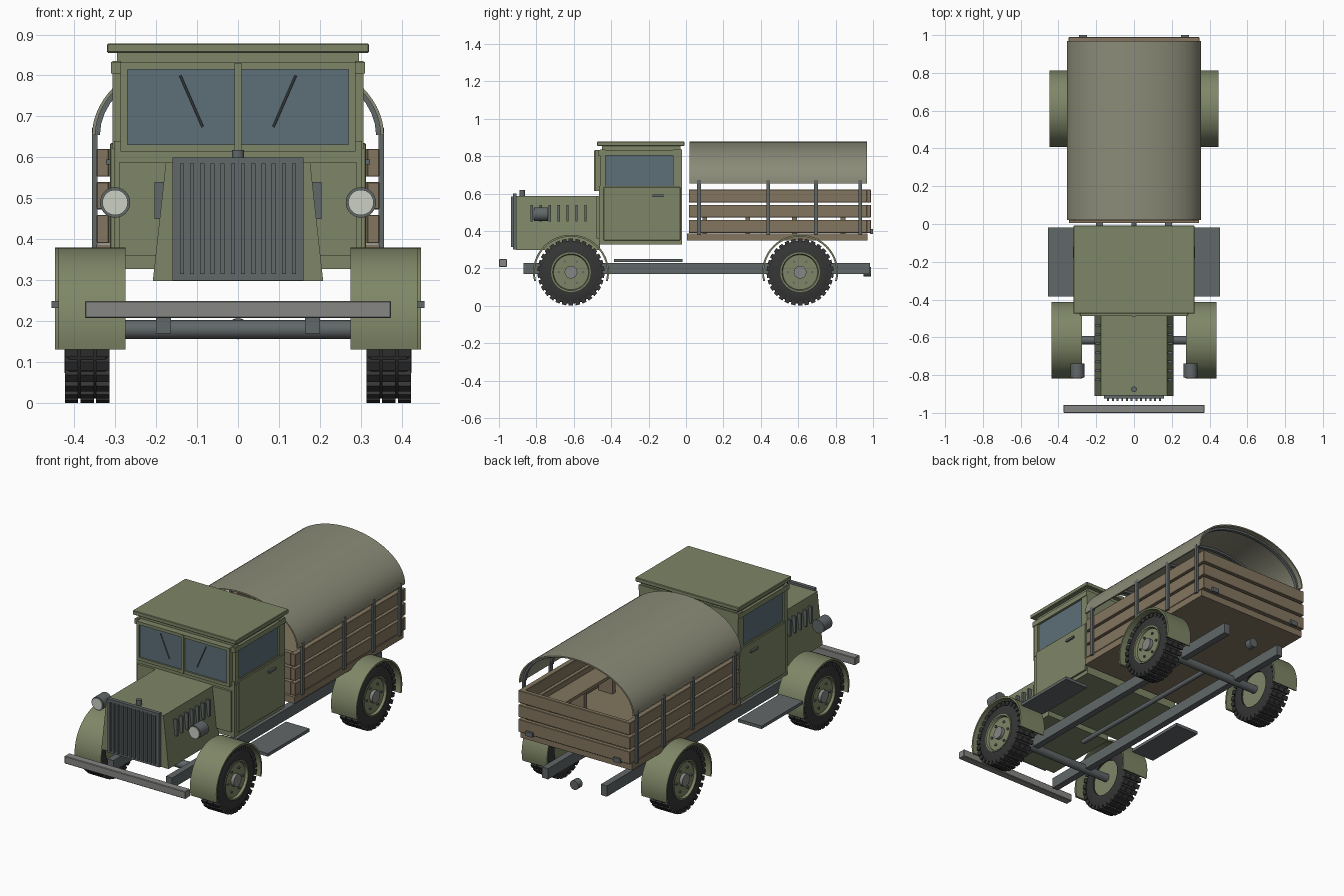
import bpy, bmesh, math
from mathutils import Matrix, Vector

if "Cube" in bpy.data.objects:
    bpy.data.objects.remove(bpy.data.objects["Cube"])

def material(name, r, g, b):
    m = bpy.data.materials.new(name)
    m.diffuse_color = (r, g, b, 1)
    m.use_nodes = True
    m.node_tree.nodes["Principled BSDF"].inputs["Base Color"].default_value = m.diffuse_color
    return m

GREEN = material("army_green", .21, .24, .135)
CANVAS = material("canvas", .26, .26, .19)
WOOD = material("wood", .23, .18, .115)
RUBBER = material("rubber", .035, .037, .035)
GLASS = material("glass", .11, .16, .19)
STEEL = material("steel", .12, .135, .14)
PALE = material("pale_steel", .24, .24, .23)
LENS = material("lens", .6, .63, .55)

def finish(name, bm, mat, mirror=False, bevel=0, smooth=False):
    bmesh.ops.recalc_face_normals(bm, faces=bm.faces)
    me = bpy.data.meshes.new(name)
    bm.to_mesh(me)
    bm.free()
    me.materials.append(mat)
    ob = bpy.data.objects.new(name, me)
    bpy.context.collection.objects.link(ob)
    if bevel:
        mod = ob.modifiers.new("bevel", 'BEVEL')
        mod.width, mod.segments = bevel, 1
    if mirror:
        ob.modifiers.new("mirror", 'MIRROR')
    if smooth:
        bpy.ops.object.select_all(action='DESELECT')
        ob.select_set(True)
        bpy.context.view_layer.objects.active = ob
        bpy.ops.object.shade_smooth_by_angle(angle=math.radians(35))
    return ob

def add_box(bm, x, y, z, rot=None):
    size = (x[1] - x[0], y[1] - y[0], z[1] - z[0])
    mid = (sum(x) / 2, sum(y) / 2, sum(z) / 2)
    mat = Matrix.Translation(mid) @ Matrix.Diagonal((*size, 1))
    bmesh.ops.create_cube(bm, size=1, matrix=rot @ mat if rot else mat)

def boxes(name, mat, items, mirror=False, bevel=0):
    bm = bmesh.new()
    for it in items:
        add_box(bm, *it)
    return finish(name, bm, mat, mirror, bevel)

def add_rod(bm, a, b, r, n=24):
    a, b = Vector(a), Vector(b)
    d = b - a
    m = Matrix.Translation((a + b) / 2) @ d.to_track_quat('Z', 'Y').to_matrix().to_4x4()
    bmesh.ops.create_cone(bm, cap_ends=True, segments=n, radius1=r, radius2=r, depth=d.length, matrix=m)

def rods(name, mat, items, mirror=False):
    bm = bmesh.new()
    for it in items:
        add_rod(bm, *it)
    return finish(name, bm, mat, mirror, smooth=True)

def lathe_x(name, profile, cy, cz, mat, n=40):
    # revolve closed (x, radius) profile around the axle
    bm = bmesh.new()
    rings = [[bm.verts.new((x, cy + r * math.cos(t), cz + r * math.sin(t))) for x, r in profile]
             for t in (2 * math.pi * i / n for i in range(n))]
    k = len(profile)
    for i in range(n):
        for j in range(k):
            A, B = rings[i], rings[(i + 1) % n]
            bm.faces.new((A[j], A[(j + 1) % k], B[(j + 1) % k], B[j]))
    return finish(name, bm, mat, True, smooth=True)

def shell(name, pts, axis_rng, across, mat, mirror=False):
    # closed section from outer+inner point strips, swept between two limits
    bm = bmesh.new()
    ends = [[bm.verts.new(across(p, s)) for p in pts] for s in axis_rng]
    n = len(pts)
    for i in range(n):
        bm.faces.new((ends[0][i], ends[0][(i + 1) % n], ends[1][(i + 1) % n], ends[1][i]))
    for i in range(n // 2 - 1):
        for e in ends:
            bm.faces.new((e[i], e[i + 1], e[n - 2 - i], e[n - 1 - i]))
    return finish(name, bm, mat, mirror, smooth=True)

def arc(rx, rz, t0, t1, n, th):
    ts = [math.radians(t0 + (t1 - t0) * i / n) for i in range(n + 1)]
    return [(rx * math.cos(t), rz * math.sin(t)) for t in ts] + \
           [((rx - th) * math.cos(t), (rz - th) * math.sin(t)) for t in reversed(ts)]

# wheels, axles and fenders
for tag, cy, f0, f1 in (("front", -.615, .275, .438), ("rear", .61, .29, .447)):
    cz = .18
    lathe_x(tag + "_tyre", [(.316, .1), (.316, .155), (.324, .168), (.412, .168), (.42, .155), (.42, .1)], cy, cz, RUBBER)
    bm = bmesh.new()
    for i in range(30):
        R = Matrix.Translation((0, cy, cz)) @ Matrix.Rotation(2 * math.pi * i / 30, 4, 'X')
        for x in ((.314, .346), (.352, .384), (.39, .422)):
            add_box(bm, x, (-.012, .012), (.155, .179), R)
    finish(tag + "_tyre_tread", bm, RUBBER, True)
    rods(tag + "_wheel_disc", GREEN, [((.325, cy, cz), (.41, cy, cz), .102, 32)], True)
    lathe_x(tag + "_wheel_rim", [(.4, .09), (.4, .106), (.424, .106), (.424, .098)], cy, cz, GREEN)
    rods(tag + "_wheel_hub", PALE, [((.4, cy, cz), (.428, cy, cz), .034)], True)
    rods(tag + "_wheel_nuts", STEEL, [((.4, cy + .065 * math.cos(a), cz + .065 * math.sin(a)),
         (.418, cy + .065 * math.cos(a), cz + .065 * math.sin(a)), .007, 6)
         for a in (math.pi * i / 3 for i in range(6))], True)
    rods(tag + "_axle", STEEL, [((-.34, cy, cz), (.34, cy, cz), .023)])
    shell(tag + "_fender", arc(.203, .2, -14, 194, 28, .01), (f0, f1),
          lambda p, s, cy=cy: (s, cy + p[0], .18 + p[1]), GREEN, True)

# chassis
boxes("frame_rail", STEEL, [((.163, .2), (-.868, .985), (.17, .23))], True)
rods("drive_shaft", STEEL, [((0, -.42, .195), (0, .61, .185), .013)])
rods("tow_hitch", STEEL, [((0, .95, .182), (0, .988, .182), .026)])
boxes("bumper", PALE, [((-.374, .374), (-1, -.957), (.208, .25))], bevel=.003)
boxes("running_board", STEEL, [((.31, .455), (-.385, -.018), (.233, .25))], True)

# hood with sloping sides
bm = bmesh.new()
rings = [[bm.verts.new((x, y, z)) for x, z in ((-.208, .298), (.208, .298), (.176, .588), (-.176, .588))]
         for y in (-.91, -.46)]
for i in range(4):
    bm.faces.new((rings[0][i], rings[0][(i + 1) % 4], rings[1][(i + 1) % 4], rings[1][i]))
for r in rings:
    bm.faces.new(r)
finish("hood", bm, GREEN)
boxes("hood_louvres", STEEL, [((.175, .204), (y - .006, y + .006), (.45, .54))
      for y in (-.825 + .048 * i for i in range(7))], True)
boxes("grille", STEEL, [((-.16, .16), (-.925, -.905), (.3, .6))])
boxes("grille_slats", STEEL, [((x - .005, x + .005), (-.936, -.92), (.315, .585))
      for x in (-.137 + .0249 * i for i in range(12))])
rods("radiator_cap", STEEL, [((0, -.875, .585), (0, -.875, .618), .015)])

# headlights
rods("headlight", STEEL, [((.3, -.812, .49), (.3, -.738, .49), .037, 32)], True)
rods("headlight_lens", LENS, [((.3, -.816, .49), (.3, -.81, .49), .031, 32)], True)

# cab
boxes("cab_body", GREEN, [((-.303, .303), (-.465, -.022), (.328, .64)),
                          ((-.29, .29), (-.478, -.45), (.36, .588))])
boxes("cab_upper", GREEN, [((-.29, .29), (-.45, -.022), (.63, .835)),
                           ((-.295, .295), (-.45, -.03), (.83, .857))])
boxes("cab_roof", GREEN, [((-.32, .32), (-.475, -.008), (.855, .878))], bevel=.003)
boxes("door", GREEN, [((.295, .312), (-.44, -.03), (.35, .635))], True, .002)
boxes("side_window_frame", GREEN, [((.285, .306), (-.46, -.43), (.62, .835)),
      ((.285, .306), (-.07, -.022), (.62, .835)), ((.285, .31), (-.47, -.022), (.805, .833))], True)
boxes("side_window", GLASS, [((.28, .297), (-.432, -.068), (.638, .808))], True)
boxes("door_handle", STEEL, [((.31, .322), (-.18, -.12), (.583, .595))], True)
boxes("windshield_frame", GREEN, [((-.287, .287), (-.487, -.45), (.615, .632)),
      ((-.287, .287), (-.487, -.45), (.815, .832)), ((-.008, .008), (-.492, -.45), (.615, .83)),
      ((-.287, -.27), (-.487, -.45), (.615, .832)), ((.27, .287), (-.487, -.45), (.615, .832))])
boxes("windshield_glass", GLASS, [((.006, .272), (-.478, -.45), (.63, .817))], True)
rods("wiper", STEEL, [((.141, -.484, .8), (.086, -.484, .674), .003, 8)], True)

# cargo bed of planks
LEVELS = ((.39, .46), (.473, .54), (.553, .621))
boxes("bed_floor", WOOD, [((-.345, .345), (.005, .97), (.35, .387))])
boxes("bed_side_planks", WOOD, [((.315, .345), (.015, .985), z) for z in LEVELS], True, .002)
boxes("headboard_planks", WOOD, [((-.315, .315), (.015, .04), z) for z in LEVELS])
boxes("tailgate_planks", WOOD, [((-.346, .346), (.965, .989), z) for z in LEVELS], bevel=.002)
boxes("tailgate_latch", STEEL, [((.25, .292), (.985, 1), (.385, .41))], True)
boxes("bench", WOOD, [((.2, .312), (.05, .955), (.495, .512))] +
      [((.215, .3), (y - .013, y + .013), (.385, .497)) for y in (.1, .33, .58, .84)], True)

# stakes, hoops and canvas cover
STAKES = (.07, .44, .695, .932)
boxes("stake", STEEL, [((.343, .356), (y - .01, y + .01), (.38, .672)) for y in STAKES], True)
for i, y in enumerate(STAKES):
    shell("hoop_%d" % (i + 1), arc(.349, .216, 0, 180, 24, .012), (y - .009, y + .009),
          lambda p, s: (p[0], s, .655 + p[1]), STEEL)
shell("canvas_cover", arc(.356, .223, 0, 180, 40, .008), (.02, .968),
      lambda p, s: (p[0], s, .655 + p[1]), CANVAS)
